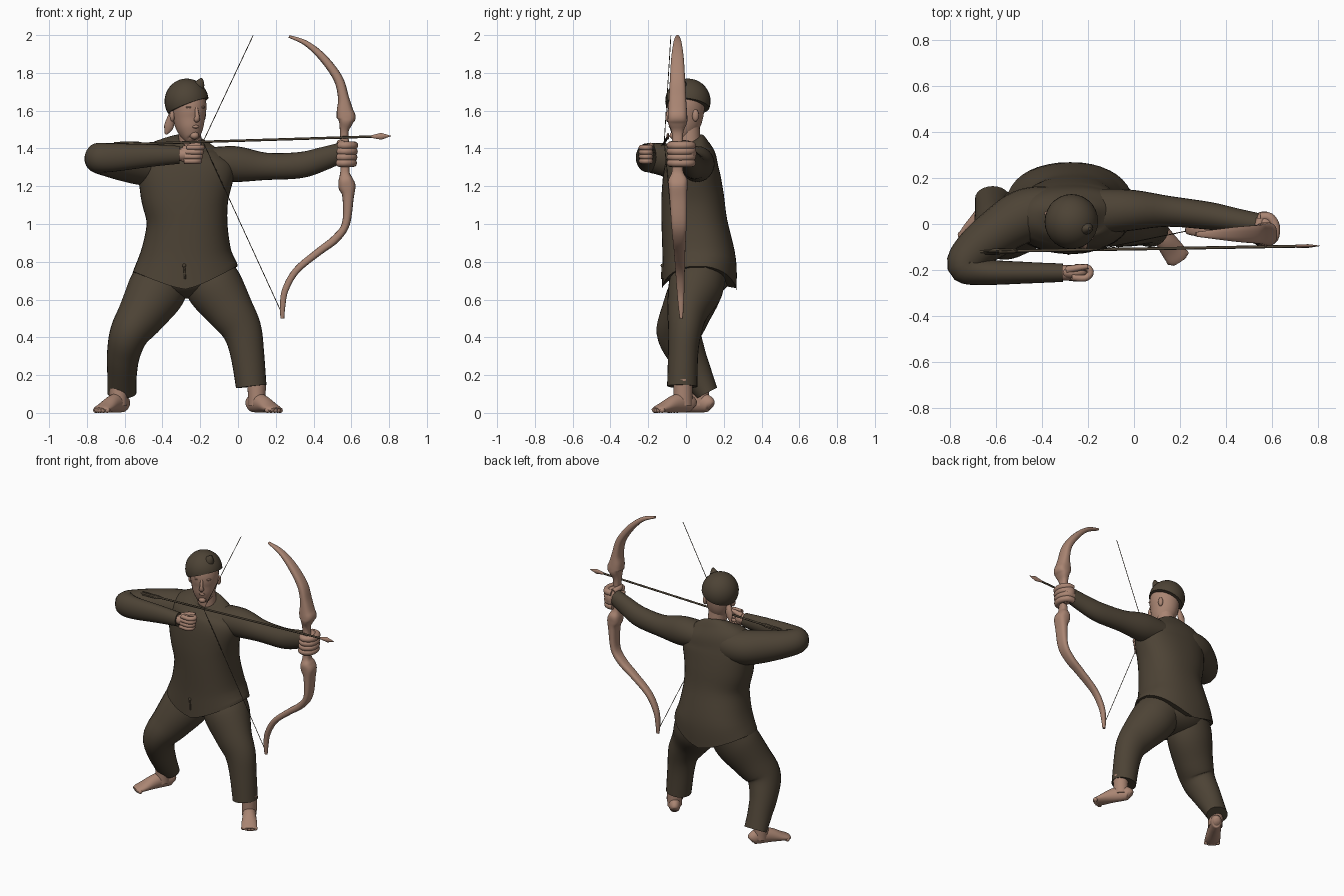
import bpy, bmesh, math
from mathutils import Vector

def material(name, rgb):
    m = bpy.data.materials.new(name)
    m.diffuse_color = (*rgb, 1)
    return m

CLOTH = material("dark olive cloth", (0.074, 0.056, 0.036))
SKIN = material("warm tan", (0.40, 0.235, 0.17))
X, Y, Z = Vector((1, 0, 0)), Vector((0, 1, 0)), Vector((0, 0, 1))

def finish(name, bm, mat, angle=50):
    bmesh.ops.recalc_face_normals(bm, faces=bm.faces)
    me = bpy.data.meshes.new(name)
    bm.to_mesh(me)
    bm.free()
    ob = bpy.data.objects.new(name, me)
    bpy.context.collection.objects.link(ob)
    me.materials.append(mat)
    bpy.ops.object.select_all(action='DESELECT')
    ob.select_set(True)
    bpy.context.view_layer.objects.active = ob
    bpy.ops.object.shade_smooth_by_angle(angle=math.radians(angle))
    return ob

def spline(pts, steps):
    """Smooth curve through points (x, y, z, radius a, radius b)."""
    out = []
    for i in range(len(pts) - 1):
        p0, p1, p2, p3 = pts[max(i - 1, 0)], pts[i], pts[i + 1], pts[min(i + 2, len(pts) - 1)]
        for k in range(steps):
            t = k / steps
            out.append([0.5 * (2 * b + (c - a) * t + (2 * a - 5 * b + 4 * c - d) * t * t
                               + (3 * b - a - 3 * c + d) * t ** 3)
                        for a, b, c, d in zip(p0, p1, p2, p3)])
    return out + [list(pts[-1])]

def tube(name, pts, mat, ref=Y, sides=24, steps=5, power=1.0, shape=None):
    """Loft along a path: a is the radius across ref, b the one along ref."""
    path = spline(pts, steps)
    bm, rings = bmesh.new(), []
    for i, p in enumerate(path):
        t = (Vector(path[min(i + 1, len(path) - 1)][:3]) - Vector(path[max(i - 1, 0)][:3])).normalized()
        u = ref.cross(t).normalized()
        v = t.cross(u)
        ring = []
        for k in range(sides):
            w = 2 * math.pi * k / sides
            c, s = [math.copysign(abs(q) ** power, q) for q in (math.cos(w), math.sin(w))]
            co = Vector(p[:3]) + u * (c * p[3]) + v * (s * p[4])
            ring.append(bm.verts.new(shape(co) if shape else co))
        rings.append(ring)
    for r, q in zip(rings, rings[1:]):
        for k in range(sides):
            bm.faces.new((r[k], r[(k + 1) % sides], q[(k + 1) % sides], q[k]))
    bm.faces.new(rings[0])
    bm.faces.new(rings[-1])
    return finish(name, bm, mat)

def ball(name, loc, radii, mat, cut=None):
    bm = bmesh.new()
    bmesh.ops.create_uvsphere(bm, u_segments=28, v_segments=18, radius=1)
    for v in bm.verts:
        v.co = Vector(loc) + Vector(v.co[i] * radii[i] for i in range(3))
    if cut:
        geom = bm.verts[:] + bm.edges[:] + bm.faces[:]
        bmesh.ops.bisect_plane(bm, geom=geom, plane_co=cut[0], plane_no=cut[1], clear_inner=True)
        bmesh.ops.holes_fill(bm, edges=bm.edges[:])
    return finish(name, bm, mat)

def rod(name, a, b, r, mat):
    return tube(name, [(*a, r, r), (*b, r, r)], mat, sides=8, steps=1)

# Tunic: hem dips to a point at front and back, rises at the sides
def hem(co):
    if co.z < 0.86:
        side = (co.x + 0.275) / 0.27
        fall = min(1, (0.86 - co.z) / 0.2)
        co.z += fall * (0.11 * min(1, abs(side) ** 1.3) + 0.025 * side)
    return co

tube("tunic", [(-.28, .07, .65, .278, .197), (-.275, .07, .8, .25, .195), (-.27, .045, 1.0, .214, .175),
               (-.28, .035, 1.15, .235, .165), (-.275, .03, 1.28, .255, .148), (-.265, .035, 1.36, .235, .125),
               (-.255, .03, 1.415, .16, .09), (-.25, .02, 1.44, .075, .07)], CLOTH, sides=40, power=.88, shape=hem)
rod("waist_cord", (-.285, -.124, .78), (-.28, -.128, .71), .005, CLOTH)
ball("cord_knot", (-.285, -.126, .78), (.01, .008, .01), CLOTH)

# Sleeves
tube("bow_arm_sleeve", [(-.2, .05, 1.32, .08, .1), (-.02, .06, 1.317, .095, .09), (.15, .055, 1.305, .072, .067),
                        (.33, .035, 1.312, .069, .06), (.45, .015, 1.345, .062, .052), (.545, 0, 1.378, .053, .046)], CLOTH)
tube("draw_arm_sleeve", [(-.28, .065, 1.315, .07, .085), (-.38, .065, 1.315, .1, .105), (-.48, .035, 1.315, .115, .112),
                         (-.58, -.025, 1.325, .105, .105),
                         (-.69, -.11, 1.34, .09, .088), (-.735, -.18, 1.35, .078, .08), (-.66, -.208, 1.352, .058, .075),
                         (-.47, -.212, 1.362, .047, .06), (-.31, -.212, 1.366, .04, .047)], CLOTH, ref=Z)

# Trousers
tube("back_trouser_leg", [(-.38, .09, .76, .14, .13), (-.43, .05, .65, .155, .14), (-.51, -.005, .52, .128, .13),
                          (-.575, -.035, .42, .105, .12), (-.606, .005, .31, .088, .10), (-.614, .06, .2, .078, .08),
                          (-.615, .11, .105, .077, .062)], CLOTH)
tube("front_trouser_leg", [(-.18, .09, .76, .14, .13), (-.12, .05, .66, .15, .145), (-.04, .01, .54, .125, .11),
                           (.02, -.005, .44, .105, .09), (.048, -.015, .32, .09, .08), (.07, -.02, .14, .081, .08)], CLOTH)
ball("trouser_seat", (-.28, .07, .72), (.22, .165, .115), CLOTH)

# Bare feet with toes
def foot(side, heel, toe, ankle_z):
    h, t = Vector(heel), Vector(toe)
    d, n = t - h, (t - h).normalized().cross(Z)
    prof = [(0, .035, .018, .022), (.06, .045, .033, .042), (.25, .055, .04, .053), (.5, .047, .044, .046),
            (.75, .029, .05, .029), (.9, .02, .048, .019), (.97, .015, .035, .013)]
    tube(side + "_foot", [(*(h + d * s).xy, z, a, b) for s, z, a, b in prof], SKIN, ref=Z)
    c = h + d * .27
    tube(side + "_ankle", [(*c.xy, .04, .045, .05), (*c.xy, ankle_z, .05, .05)], SKIN)
    for i in range(5):
        p = t - d * (.06 + .025 * abs(i - 1.5)) + n * (.019 * (i - 2))
        ball(side + "_toe", (p.x, p.y, .014), (.015, .015, .014), SKIN)

foot("back", (-.592, .135, 0), (-.738, -.095, 0), .14)
foot("front", (.06, .04, 0), (.205, -.168, 0), .18)

# Head turned partly towards the target
F = Vector((.42, -.91, 0)).normalized()
S = F.cross(Z)
C = Vector((-.264, .008, 0))
def at(f, s, z):
    return tuple(C + F * f + S * s + Z * z)

tube("neck", [(-.25, .02, 1.38, .06, .06), (-.26, .01, 1.56, .06, .06)], SKIN)
tube("face", [(*at(.055, 0, 1.442), .022, .022), (*at(.045, 0, 1.455), .042, .045), (*at(.028, 0, 1.5), .068, .075),
              (*at(.012, 0, 1.56), .084, .093), (*at(.008, 0, 1.63), .092, .1), (*at(0, 0, 1.7), .08, .09)], SKIN, ref=F)
tube("nose", [(*at(.1, 0, 1.62), .008, .008), (*at(.114, 0, 1.575), .011, .012), (*at(.11, 0, 1.553), .016, .014),
              (*at(.098, 0, 1.548), .01, .01)], SKIN, ref=F, sides=12)
ball("lips", at(.092, 0, 1.515), (.02, .016, .009), SKIN)
ball("chin", at(.08, 0, 1.468), (.024, .022, .02), SKIN)
for s in (-1, 1):
    ball("ear", at(-.005, s * .09, 1.575), (.014, .018, .032), SKIN)
    ball("brow", at(.085, s * .035, 1.618), (.022, .018, .008), SKIN)

# Head cloth with tilted rim, front tip and a tail tied at the side
ball("head_cloth", (-.272, .01, 1.65), (.117, .12, .12), CLOTH, cut=(C + Z * 1.625, Z - Vector((.38, -.12, 0))))
tube("cloth_tip", [(-.222, -.015, 1.71, .045, .04), (-.202, -.02, 1.745, .026, .022), (-.193, -.02, 1.772, .006, .006)],
     CLOTH, sides=12)
tube("cloth_tail", [(-.352, .03, 1.585, .012, .012), (-.36, .04, 1.545, .022, .016), (-.368, .045, 1.51, .024, .014),
                    (-.382, .05, 1.475, .006, .006)], SKIN, sides=12)

# Hands: palm plus curled fingers
def hand(side, palm, radii, finger_path, z0, dz, r, lean):
    ball(side + "_palm", palm, radii, SKIN)
    for i in range(4):
        pts = [(x + lean * i, y, z0 - dz * i, r, r) for x, y in finger_path]
        tube(side + "_finger", pts, SKIN, ref=Z, sides=12, steps=4)
        ball(side + "_fingertip", pts[-1][:3], (r, r, r), SKIN)

hand("bow", (.567, -.005, 1.375), (.052, .06, .068),
     [(.55, .03), (.59, .028), (.614, -.01), (.608, -.06), (.57, -.082), (.545, -.07)], 1.416, .031, .021, -.002)
tube("bow_thumb", [(.55, .02, 1.42, .02, .02), (.54, -.04, 1.43, .017, .017), (.565, -.085, 1.425, .012, .012)],
     SKIN, ref=Z, sides=12)
hand("draw", (-.262, -.212, 1.368), (.06, .03, .046),
     [(-.27, -.232), (-.215, -.236), (-.19, -.215), (-.2, -.192), (-.235, -.188)], 1.405, .024, .0145, -.005)
tube("draw_thumb", [(-.29, -.2, 1.395, .018, .018), (-.24, -.19, 1.415, .014, .014), (-.2, -.185, 1.42, .01, .01)],
     SKIN, ref=Z, sides=12)
rod("draw_wrist", (-.36, -.212, 1.366), (-.26, -.212, 1.367), .033, SKIN)

# Recurve bow: x, z, thickness, width
bow = [(.27, 1.993, .007, .01), (.36, 1.957, .014, .022), (.45, 1.88, .021, .033), (.53, 1.77, .025, .04),
       (.558, 1.67, .029, .045), (.566, 1.6, .044, .05), (.573, 1.562, .05, .052), (.57, 1.535, .036, .05),
       (.562, 1.48, .022, .03), (.57, 1.38, .025, .028), (.566, 1.28, .024, .03), (.57, 1.235, .038, .05),
       (.578, 1.195, .045, .05), (.583, 1.14, .03, .046),
       (.571, 1.0, .021, .04), (.515, .92, .022, .035), (.43, .855, .02, .03), (.31, .755, .018, .025),
       (.25, .65, .017, .02), (.236, .56, .014, .014), (.235, .5, .01, .008)]
tube("bow", [(x, -.045 + .025 * max(0, 1.3 - z), z, a, b) for x, z, a, b in bow], SKIN, power=.75)

# Bowstring
nock = (-.185, -.115, 1.435)
rod("upper_string", (.08, -.08, 1.998), nock, .002, CLOTH)
rod("lower_string", nock, (.233, -.03, .525), .002, CLOTH)

# Arrow: shaft, head and three feathers
tail, tip = Vector((-.67, -.12, 1.42)), Vector((.81, -.095, 1.466))
along = tip - tail
rod("arrow_shaft", tail, tail + along * .96, .0065, CLOTH)
tube("arrow_head", [(*(tail + along * s), a, b) for s, a, b in
                    ((.93, .007, .007), (.965, .018, .008), (1, .001, .001))], SKIN, sides=8, steps=1)
for k in range(3):
    w = math.radians(90 + 120 * k)
    out = Y * math.cos(w) + Z * math.sin(w)
    bm = bmesh.new()
    bm.faces.new([bm.verts.new(tail + along * s + out * r) for s, r in ((.01, 0), (.01, .014), (.09, .014), (.13, 0))])
    ob = finish("arrow_feather", bm, CLOTH)
    ob.modifiers.new("thickness", 'SOLIDIFY').thickness = .002
